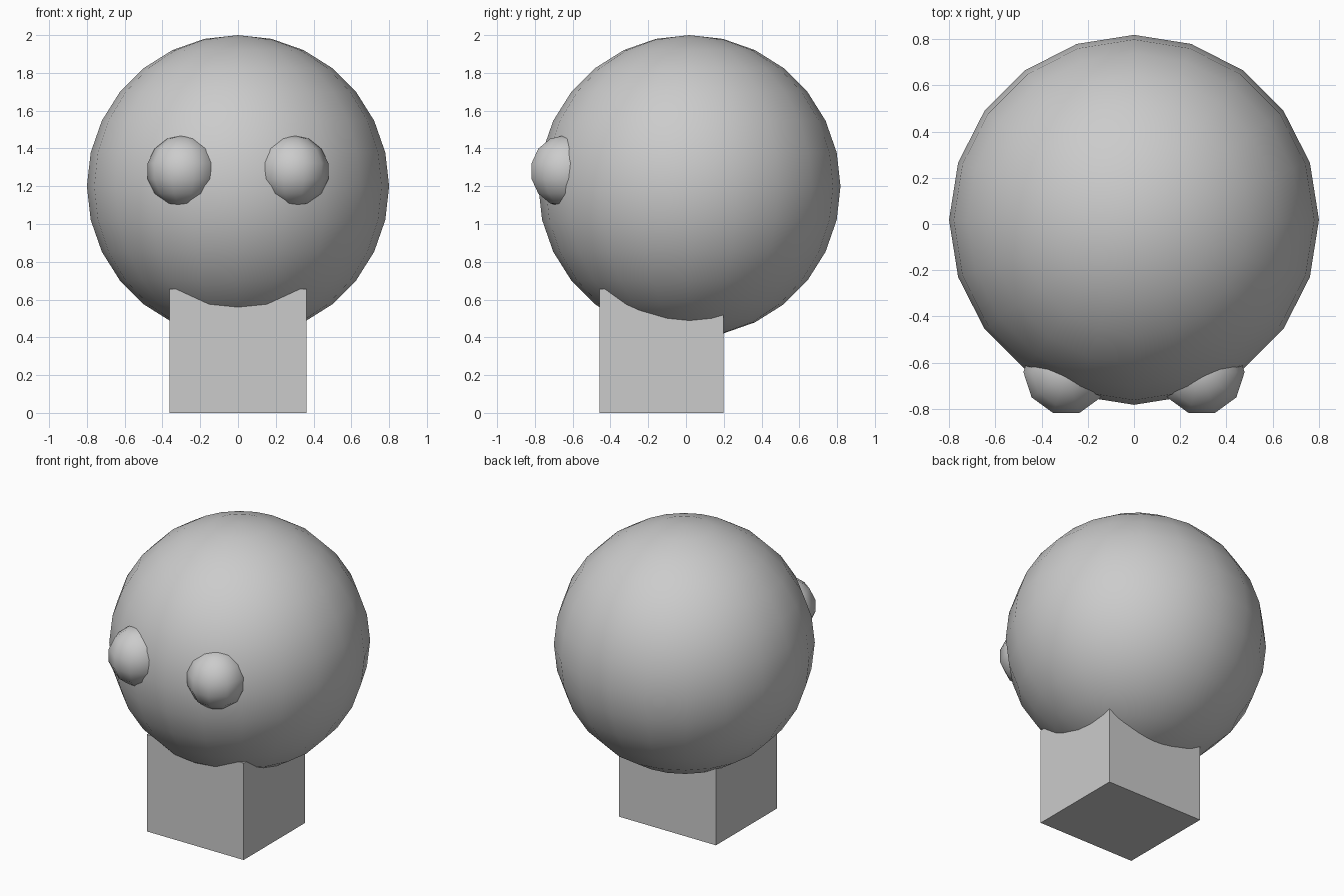
import bpy
import bmesh
from math import atan2, radians
from mathutils import Matrix

if "Cube" in bpy.data.objects:
    bpy.data.objects.remove(bpy.data.objects["Cube"])


def make_object(name, bm, location):
    mesh = bpy.data.meshes.new(name)
    bm.to_mesh(mesh)
    bm.free()
    obj = bpy.data.objects.new(name, mesh)
    obj.location = location
    bpy.context.collection.objects.link(obj)
    return obj


def ball(name, radius, segments, rings, location):
    """Smooth UV sphere with one column of vertices on the x axis."""
    bm = bmesh.new()
    bmesh.ops.create_uvsphere(bm, u_segments=segments, v_segments=rings, radius=radius)
    v = next(v for v in bm.verts if v.co.xy.length > radius * 0.1)
    turn = Matrix.Rotation(-atan2(v.co.y, v.co.x), 3, 'Z')
    bmesh.ops.rotate(bm, verts=bm.verts, cent=(0, 0, 0), matrix=turn)
    for f in bm.faces:
        f.smooth = True
    return make_object(name, bm, location)


# Large round head
ball("head", 0.8, 20, 14, (0, 0.018, 1.2))

# Two eyes half sunk into the front of the head
for side, label in ((-1, "left"), (1, "right")):
    ball("eye_" + label, 0.19, 10, 7, (side * 0.293, -0.641, 1.28))

# Square block body, sunk into the underside of the head
bm = bmesh.new()
bmesh.ops.create_cube(bm, size=1)
bmesh.ops.scale(bm, vec=(0.725, 0.655, 0.655), verts=bm.verts)
make_object("body", bm, (0, -0.13, 0.3275))
